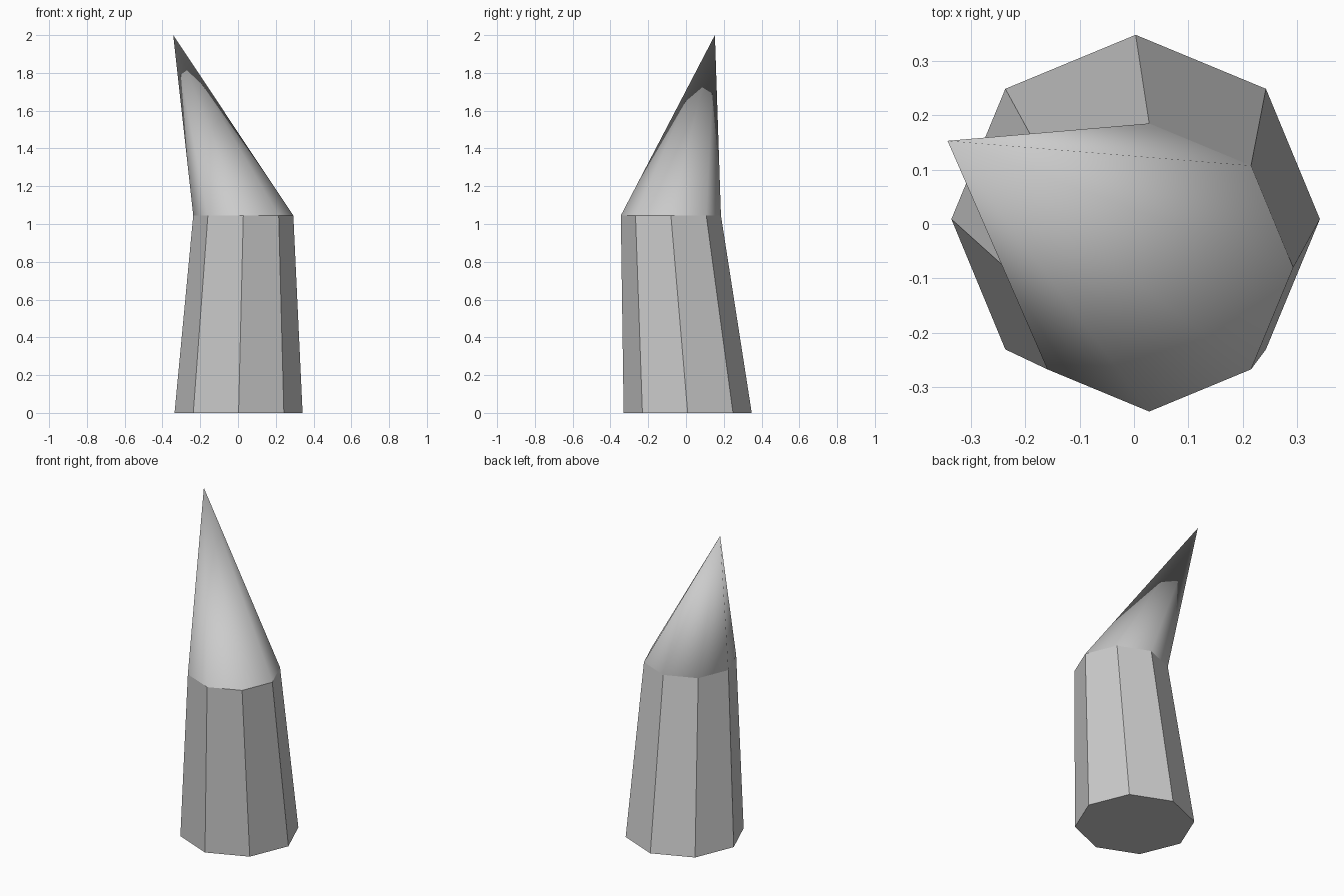
import bpy, bmesh, math

if "Cube" in bpy.data.objects:
    bpy.data.objects.remove(bpy.data.objects["Cube"])

SIDES = 8
bm = bmesh.new()


def ring(cx, cy, z, radius):
    """Octagonal ring of vertices."""
    return [bm.verts.new((cx + radius * math.cos(i * math.tau / SIDES),
                          cy + radius * math.sin(i * math.tau / SIDES), z))
            for i in range(SIDES)]


# Rings of the leaning shaft and the tip of the spike
bottom = ring(0.003, 0.009, 0.0, 0.339)
top = ring(0.028, -0.08, 1.045, 0.265)
apex = bm.verts.new((-0.343, 0.153, 2.0))

# Base, flat shaft sides, smooth spike with a sharp rim
bm.faces.new(bottom[::-1])
for i in range(SIDES):
    j = (i + 1) % SIDES
    bm.faces.new((bottom[i], bottom[j], top[j], top[i]))
    bm.faces.new((top[i], top[j], apex)).smooth = True
    bm.edges.get((top[i], top[j])).smooth = False

mesh = bpy.data.meshes.new("bent_spike")
bm.to_mesh(mesh)
bm.free()
bpy.context.collection.objects.link(bpy.data.objects.new("bent_spike", mesh))
